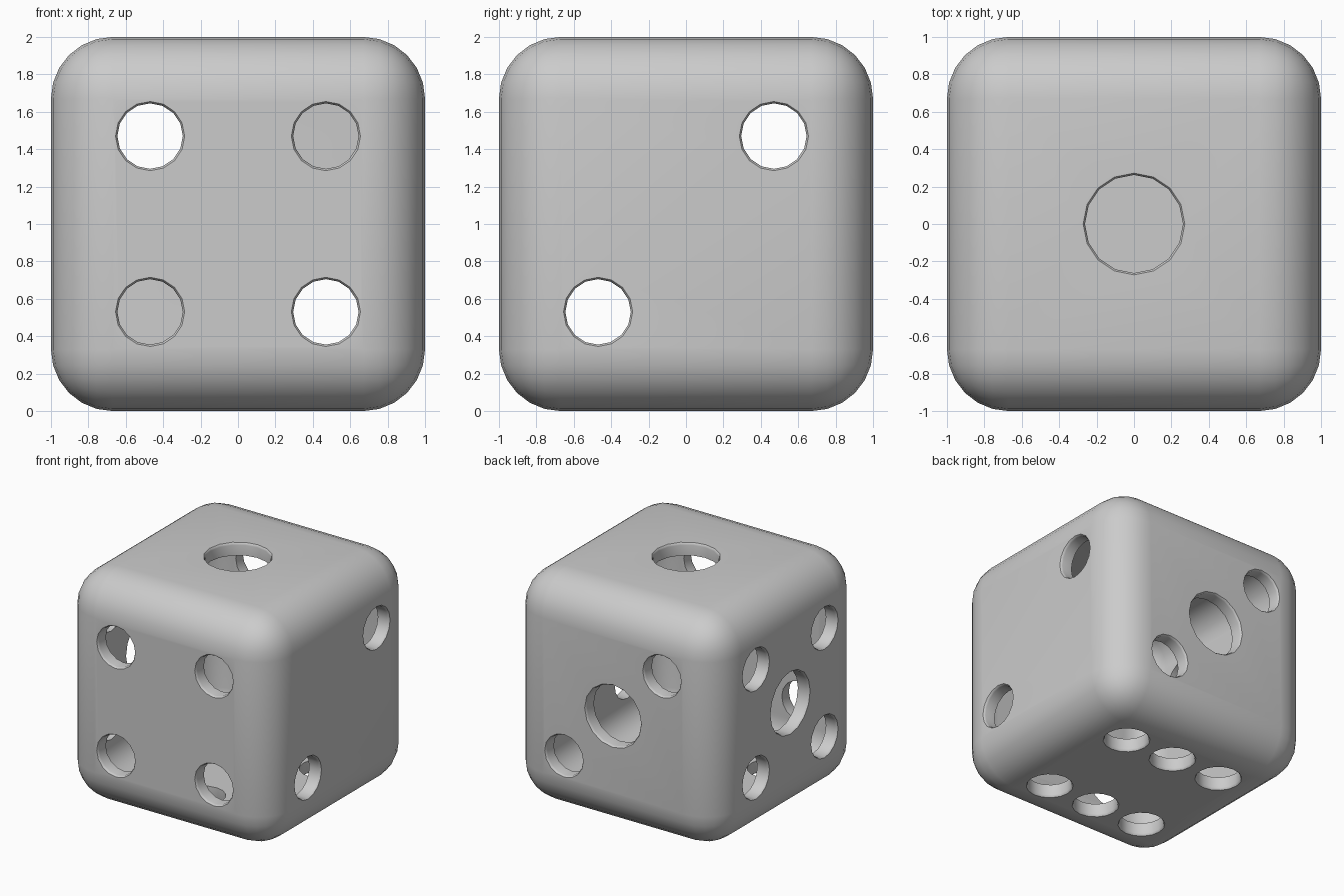
import bpy, bmesh
from math import cos, sin, pi
from mathutils import Vector, Matrix

if "Cube" in bpy.data.objects:
    bpy.data.objects.remove(bpy.data.objects["Cube"])

WALL, P, R_SMALL, R_BIG = 0.11, 0.47, 0.175, 0.262


def rounded_cube(name, half, radius, segments):
    bm = bmesh.new()
    bmesh.ops.create_cube(bm, size=2 * half)
    bmesh.ops.bevel(bm, geom=bm.edges[:], offset=radius, segments=segments,
                    profile=0.5, affect='EDGES')
    bmesh.ops.translate(bm, verts=bm.verts, vec=(0, 0, 1))
    bmesh.ops.recalc_face_normals(bm, faces=bm.faces)
    return link(name, bm)


def link(name, bm):
    mesh = bpy.data.meshes.new(name)
    bm.to_mesh(mesh)
    bm.free()
    obj = bpy.data.objects.new(name, mesh)
    bpy.context.collection.objects.link(obj)
    return obj


def add_pip(bm, normal, centre, r):
    """16-sided plug through the wall, flared slightly at the outer face."""
    n = Vector(normal)
    u = Vector((1, 0, 0)) if abs(n.x) < 0.5 else Vector((0, 1, 0))
    v = n.cross(u)
    rings = []
    for rad, d in ((r, 0.8), (r, 0.98), (r + 0.003, 0.991), (r + 0.01, 1.0), (r + 0.011, 1.05)):
        c = Vector(centre) + n * d + Vector((0, 0, 1))
        rings.append([bm.verts.new(c + u * rad * cos(i * pi / 8) + v * rad * sin(i * pi / 8))
                      for i in range(16)])
    for a, b in zip(rings, rings[1:]):
        for i in range(16):
            j = (i + 1) % 16
            bm.faces.new((a[i], a[j], b[j], b[i]))
    bm.faces.new(rings[0][::-1])
    bm.faces.new(rings[-1])


def cut(target, cutter):
    m = target.modifiers.new("cut", 'BOOLEAN')
    m.operation, m.solver, m.object = 'DIFFERENCE', 'EXACT', cutter
    bpy.context.view_layer.objects.active = target
    bpy.ops.object.modifier_apply(modifier=m.name)
    bpy.data.objects.remove(cutter)


# rounded shell
die = rounded_cube("dice_shell", 1.0, 0.33, 6)
cut(die, rounded_cube("hollow_cutter", 1 - WALL, 0.33 - WALL, 6))

# pips per face: one top, six bottom, four front, three back, two right, five left
bm = bmesh.new()
add_pip(bm, (0, 0, 1), (0, 0, 0), R_BIG)
add_pip(bm, (0, 1, 0), (0, 0, 0), R_BIG)
add_pip(bm, (-1, 0, 0), (0, 0, 0), R_BIG)
for s in (-1, 1):
    for x in (-P, 0, P):
        add_pip(bm, (0, 0, -1), (x, s * P, 0), R_SMALL)
    for t in (-1, 1):
        add_pip(bm, (0, -1, 0), (s * P, 0, t * P), R_SMALL)
        add_pip(bm, (-1, 0, 0), (0, s * P, t * P), R_SMALL)
    add_pip(bm, (0, 1, 0), (-s * P, 0, s * P), R_SMALL)
    add_pip(bm, (1, 0, 0), (0, s * P, s * P), R_SMALL)
bmesh.ops.recalc_face_normals(bm, faces=bm.faces)
cut(die, link("pip_cutter", bm))

# smooth shading
die.select_set(True)
bpy.context.view_layer.objects.active = die
bpy.ops.object.shade_smooth_by_angle(angle=0.7)
